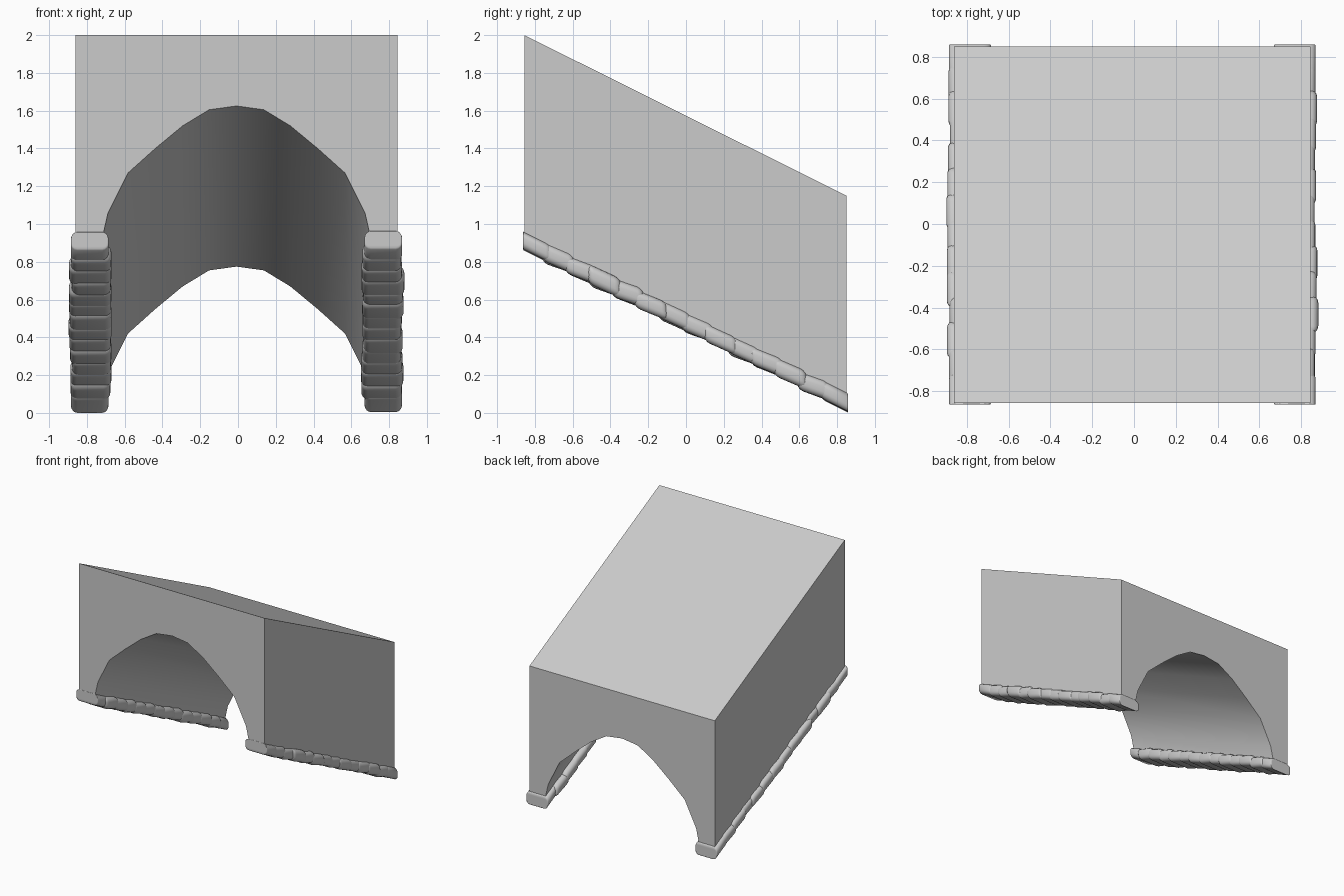
import bpy
import bmesh
import random
from mathutils import Matrix, Vector

if "Cube" in bpy.data.objects:
    bpy.data.objects.remove(bpy.data.objects["Cube"], do_unlink=True)
random.seed(4)

SLOPE = -0.4985          # fall in z per unit of y
FRONT, BACK = -0.856, 0.85
MID_X = -0.008


def material(name, value):
    mat = bpy.data.materials.new(name)
    mat.use_nodes = True
    colour = (value, value, value, 1)
    mat.diffuse_color = colour
    mat.node_tree.nodes["Principled BSDF"].inputs["Base Color"].default_value = colour
    return mat


def add_object(name, bm, mat):
    bmesh.ops.recalc_face_normals(bm, faces=bm.faces)
    mesh = bpy.data.meshes.new(name)
    bm.to_mesh(mesh)
    bm.free()
    mesh.materials.append(mat)
    obj = bpy.data.objects.new(name, mesh)
    bpy.context.collection.objects.link(obj)
    return obj


grey = material("plain grey", 0.6)

# Arched block: half profile mirrored, then extruded down the slope
arch = [(0.71, 0.91), (0.705, 0.95), (0.68, 1.06), (0.575, 1.27),
        (0.43, 1.40), (0.285, 1.52), (0.145, 1.605)]
inner = arch + [(0, 1.625)] + [(-x, z) for x, z in reversed(arch)]
outline = inner + [(-0.852, 0.91), (-0.852, 2), (0.852, 2), (0.852, 0.91)]
bm = bmesh.new()
face = bm.faces.new([bm.verts.new((x + MID_X, FRONT, z)) for x, z in outline])
ext = bmesh.ops.extrude_face_region(bm, geom=[face], use_keep_orig=True)
length = BACK - FRONT
bmesh.ops.translate(bm, vec=(0, length, length * SLOPE),
                    verts=[g for g in ext["geom"] if isinstance(g, bmesh.types.BMVert)])
for f in bm.faces:
    centre = f.calc_center_median()
    f.smooth = len(f.verts) == 4 and abs(centre.x - MID_X) < 0.72 and centre.z < 1.3
block = add_object("arched_block", bm, grey)
for e in block.data.edges:
    a, b = (block.data.vertices[i].co for i in e.vertices)
    if abs(a.y - b.y) < 0.01 or abs(a.x - MID_X) > 0.7:
        e.use_edge_sharp = True


# Trim of rounded stones under each wall
def add_stone(bm, centre, size, twist):
    part = bmesh.new()
    bmesh.ops.create_cube(part, size=1)
    bmesh.ops.scale(part, vec=size, verts=part.verts)
    bmesh.ops.bevel(part, geom=part.edges[:], offset=min(size) * 0.36,
                    segments=4, profile=0.5, affect='EDGES')
    shear = Matrix.Identity(4)
    shear[2][1] = SLOPE
    move = Matrix.Translation(centre) @ shear
    part.transform(move @ Matrix.Rotation(twist, 4, 'X'))
    for v in part.verts:
        v.co.y = max(-0.863, min(0.858, v.co.y))
        v.co.z = max(0, v.co.z)
    for f in part.faces:
        f.smooth = True
    temp = bpy.data.meshes.new("stone_part")
    part.to_mesh(temp)
    part.free()
    bm.from_mesh(temp)
    bpy.data.meshes.remove(temp)


COUNT = 14
pitch = 1.72 / COUNT
for side, name in ((-1, "right_stone_trim"), (1, "left_stone_trim")):
    bm = bmesh.new()
    for i in range(COUNT):
        y = -0.862 + pitch * (i + 0.5)
        end = i in (0, COUNT - 1)
        width = 0.2 if end else random.uniform(0.205, 0.23)
        x = MID_X + side * (0.777 if end else random.uniform(0.768, 0.776))
        z = 0.909 + SLOPE * (y + 0.86) + random.uniform(-0.004, 0.004)
        size = Vector((width, pitch * 1.5, random.uniform(0.092, 0.104)))
        add_stone(bm, (x, y, z), size, 0 if end else random.uniform(0.04, 0.16))
    add_object(name, bm, grey)
